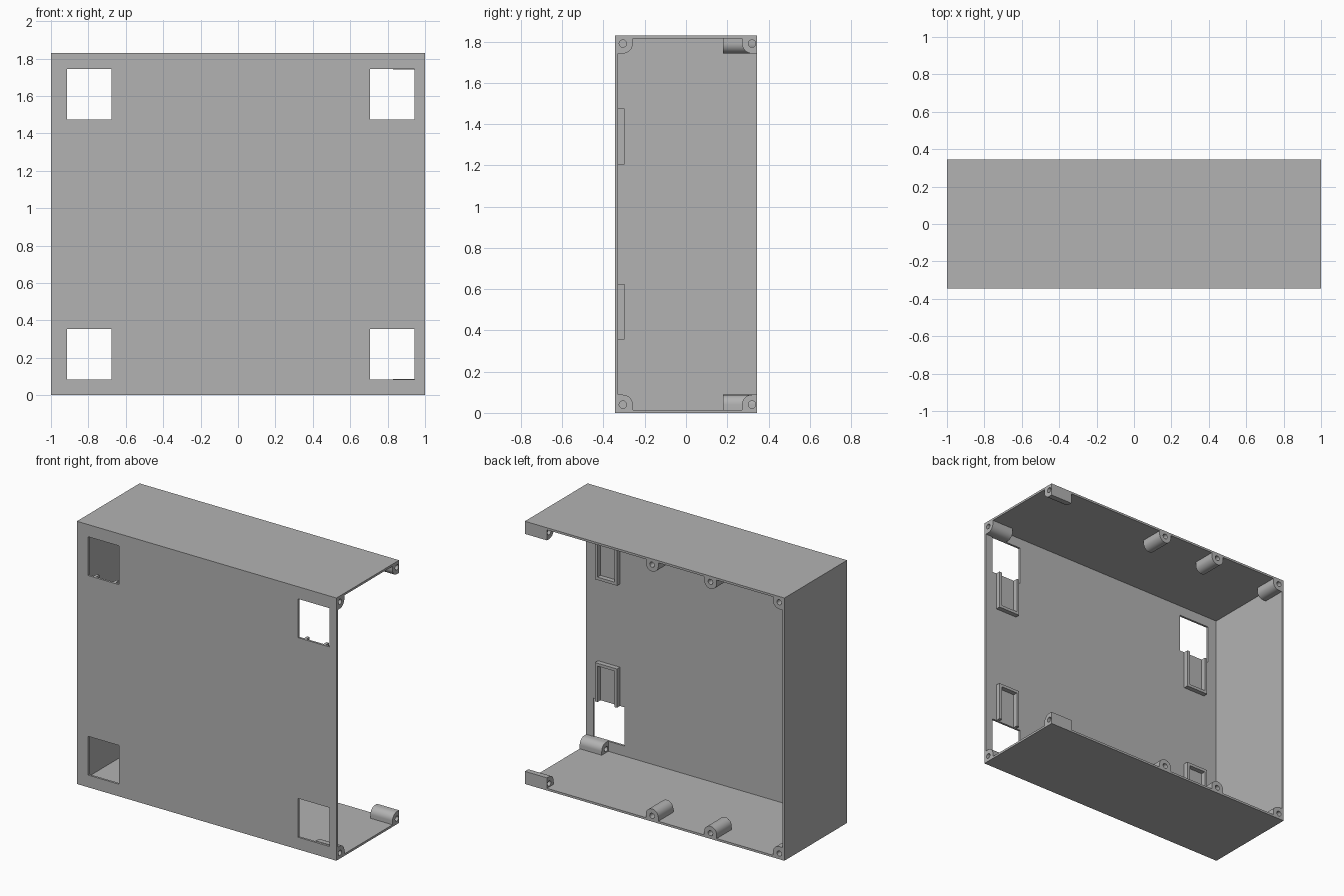
import bpy, bmesh
from math import sin, cos, pi

if "Cube" in bpy.data.objects:
    bpy.data.objects.remove(bpy.data.objects["Cube"], do_unlink=True)

W, D, H, T = 1.0, 0.345, 1.83, 0.015      # half width, half depth, height, wall
R, HOLE, LIFT = 0.048, 0.018, 0.04        # screw boss radius, bore, centre height

grey = bpy.data.materials.new("grey plastic")
grey.use_nodes = True
grey.diffuse_color = (0.45, 0.45, 0.45, 1)
grey.node_tree.nodes["Principled BSDF"].inputs["Base Color"].default_value = (0.45, 0.45, 0.45, 1)

# Where profile coordinates (u, v) and the extrusion w go, for each extrusion axis
PLACE = {
    "x": lambda u, v, w: (w, u, v),
    "y": lambda u, v, w: (u, w, v),
    "z": lambda u, v, w: (u, v, w),
}


def extrude(name, axis, start, end, outline, holes=()):
    """Extrude a flat outline with optional holes along an axis."""
    place = PLACE[axis]
    bm = bmesh.new()
    edges = []
    for loop in [outline, *holes]:
        verts = [bm.verts.new(place(u, v, start)) for u, v in loop]
        edges += [bm.edges.new((a, b)) for a, b in zip(verts, verts[1:] + verts[:1])]
    if holes:
        bmesh.ops.triangle_fill(bm, edges=edges, use_beauty=True)
    else:
        bm.faces.new(verts)
    grown = bmesh.ops.extrude_face_region(bm, geom=bm.faces[:])["geom"]
    moved = [g for g in grown if isinstance(g, bmesh.types.BMVert)]
    bmesh.ops.translate(bm, verts=moved, vec=place(0, 0, end - start))
    bmesh.ops.recalc_face_normals(bm, faces=bm.faces[:])
    mesh = bpy.data.meshes.new(name)
    bm.to_mesh(mesh)
    bm.free()
    mesh.materials.append(grey)
    obj = bpy.data.objects.new(name, mesh)
    bpy.context.collection.objects.link(obj)
    bpy.ops.object.select_all(action="DESELECT")
    obj.select_set(True)
    bpy.context.view_layer.objects.active = obj
    bpy.ops.object.shade_smooth_by_angle(angle=pi / 6)
    return obj


def rect(u0, u1, v0, v1):
    return [(u0, v0), (u1, v0), (u1, v1), (u0, v1)]


def arc(u, v, r, a0, a1, steps):
    angles = [a0 + (a1 - a0) * i / steps for i in range(steps + 1)]
    return [(u + r * cos(a), v + r * sin(a)) for a in angles]


def flip(loop, top):
    """Mirror a profile from the floor to the roof."""
    return [(u, H - v) for u, v in loop] if top else loop


def boss(name, axis, start, end, centre, top, wall=None):
    """Bored screw boss on the floor or roof, squared off into a side wall if given."""
    if wall is None:
        shape = arc(centre, LIFT, R, 0, pi, 20) + [(centre - R, T), (centre + R, T)]
    else:
        side = 1 if wall < centre else -1
        shape = [(centre + side * (u - centre), v) for u, v in arc(centre, LIFT, R, 0, pi / 2, 10)]
        shape += [(wall, LIFT + R), (wall, T), (centre + side * R, T)]
    bore = arc(centre, LIFT, HOLE, 0, 2 * pi, 20)[:-1]
    extrude(name, axis, start, end, flip(shape, top), [flip(bore, top)])


# Shell: front with four windows, floor, roof and one closed side
window_x = {"right": (-0.915, -0.675), "left": (0.705, 0.945)}
sill, head = 0.085, 0.355
windows = [flip(rect(*xs, sill, head), top) for xs in window_x.values() for top in (False, True)]
extrude("front_panel", "y", -D, -D + T, rect(-W, W, 0, H), windows)
extrude("floor_panel", "z", 0, T, rect(-W, W, -D + T, D))
extrude("roof_panel", "z", H - T, H, rect(-W, W, -D + T, D))
extrude("right_side_panel", "x", -W, -W + T, rect(-D + T, D, T, H - T))

for top, level in ((False, "lower"), (True, "upper")):
    # Bosses along the open side
    boss(f"{level}_front_side_boss", "x", 0.83, W, -0.306, top, -D + T)
    boss(f"{level}_back_side_boss", "x", 0.83, W, 0.32, top, D)
    # Bosses along the open back
    boss(f"{level}_back_corner_boss", "y", 0.18, D, -0.96, top, -W + T)
    boss(f"{level}_back_inner_boss", "y", 0.18, D, -0.43, top)
    boss(f"{level}_back_middle_boss", "y", 0.18, D, 0.02, top)
    # U-shaped latch frames behind the front, open toward each window
    for side, (x0, x1) in window_x.items():
        mid, out, rim, end = (x0 + x1) / 2, 0.085, 0.02, 0.625
        half = [(out, head), (out, end)]
        inner = [(out - rim, end - rim), (out - rim, head)]
        u_shape = [(mid - u, v) for u, v in half] + [(mid + u, v) for u, v in half[::-1]]
        u_shape += [(mid + u, v) for u, v in inner[::-1]] + [(mid - u, v) for u, v in inner]
        extrude(f"{level}_{side}_latch_frame", "y", -D + T, -0.297, flip(u_shape, top))
